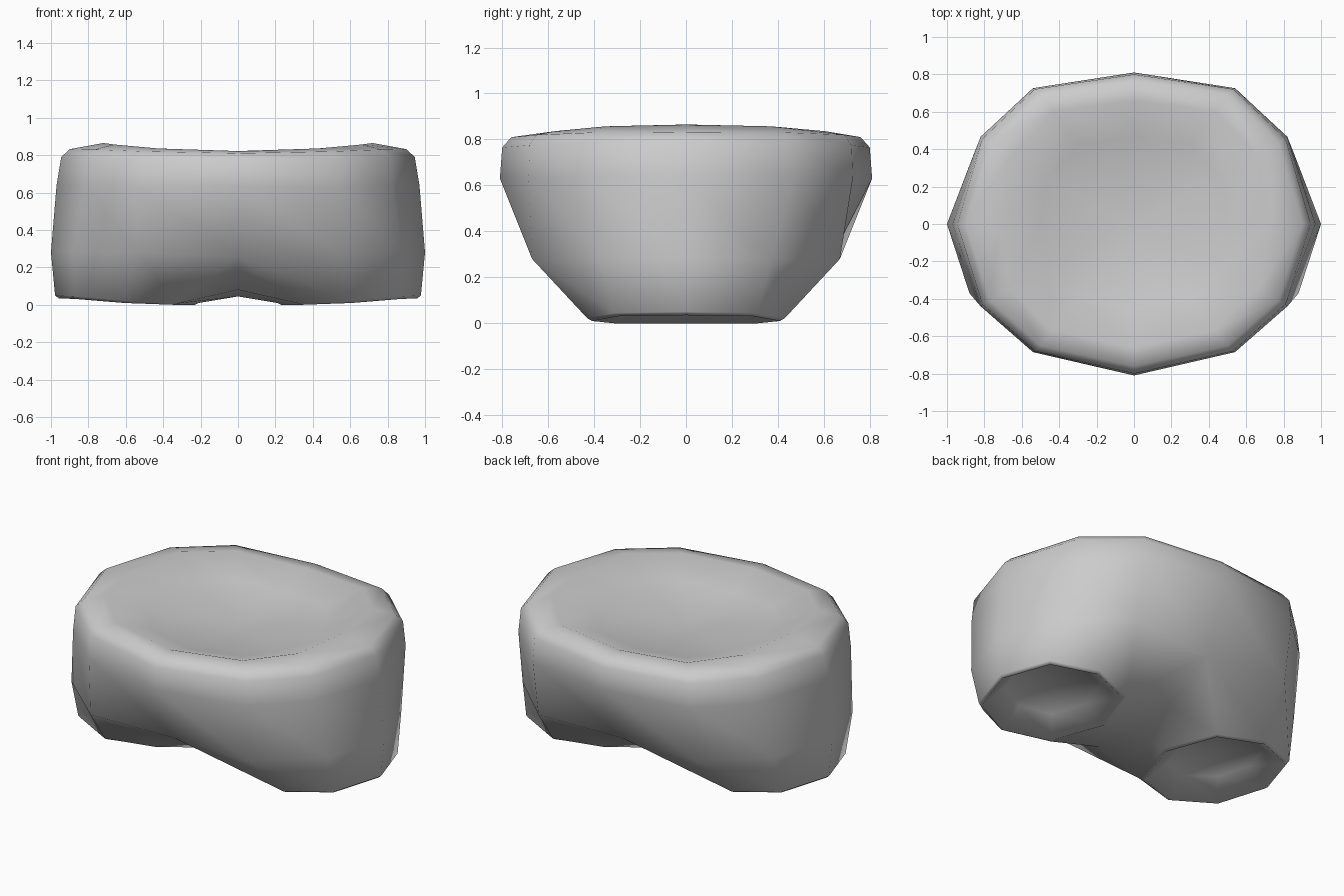
import bpy, bmesh

if "Cube" in bpy.data.objects:
    bpy.data.objects.remove(bpy.data.objects["Cube"])

# One front-right quarter, rings from the centre line round to the side
rings = [
    [(0, -.66, .822), (.43, -.57, .836), (.66, -.35, .857), (.72, 0, .865)],   # top rim
    [(0, -.76, .81), (.50, -.65, .82), (.77, -.41, .83), (.90, 0, .832)],      # rounded edge
    [(0, -.80, .765), (.53, -.68, .775), (.81, -.43, .785), (.945, 0, .79)],
    [(0, -.81, .63), (.54, -.685, .63), (.82, -.44, .64), (.97, 0, .64)],      # waist
    [(0, -.62, .26), (.54, -.67, .28), (.88, -.37, .28), (1, 0, .28)],         # hip
]
leg = [(.33, -.33, .006), (.61, -.43, .022), (.875, -.31, .045), (.978, 0, .05)]
leg_inner = (.21, 0, .01)
crotch_front, crotch = (0, -.30, .08), (0, 0, .045)


def toward(p, centre, scale, dz):
    """Pull a point toward a centre and offset it in height."""
    return (centre[0] + (p[0] - centre[0]) * scale, centre[1] + (p[1] - centre[1]) * scale, p[2] + dz)


faces = []


def strip(a, b):
    for i in range(len(a) - 1):
        faces.append([a[i], b[i], b[i + 1], a[i + 1]])


# Outer skin
stack = rings + [leg]
for a, b in zip(stack, stack[1:]):
    strip(a, b)

# Dished top
bowl = [toward(p, (0, 0), .70, -.075) for p in rings[0]]
strip(bowl, rings[0])
for i in range(3):
    faces.append([(0, 0, .725), bowl[i], bowl[i + 1]])

# Leg ends: narrow rounded lip, then a dished hollow
leg_loop = [leg_inner] + leg
lip = [(toward(p, (.6, 0), .95, 0)[0], p[1] * .95, max(0, p[2] * .9 - .01)) for p in leg_loop]
hollow = [toward(p, (.6, 0), .65, .09) for p in leg_loop]
strip(leg_loop, lip)
strip(lip, hollow)
for i in range(4):
    faces.append([(.6, 0, .14), hollow[i + 1], hollow[i]])

# Bridge between the legs
faces.append([rings[-1][0], crotch_front, leg[0]])
faces.append([crotch_front, crotch, leg_inner, leg[0]])

# Repeat the quarter over both axes and weld
bm = bmesh.new()
for sx in (1, -1):
    for sy in (1, -1):
        for f in faces:
            pts = [(x * sx, y * sy, z) for x, y, z in f]
            if sx * sy < 0:
                pts.reverse()
            bm.faces.new([bm.verts.new(p) for p in pts])
bmesh.ops.remove_doubles(bm, verts=bm.verts, dist=.001)

# Back is fuller at the shoulders and narrower at the hips
for v in bm.verts:
    if v.co.y > .3 and abs(v.co.x) > .1 and v.co.z > .5:
        v.co.y *= 1.06
    elif v.co.y > .35 and abs(v.co.x) > .87:
        v.co.x *= .975
bmesh.ops.recalc_face_normals(bm, faces=bm.faces)

# Smooth skin with a crisp inner edge on each lip
rim = {tuple(round(c, 3) for c in p) for p in lip}
for f in bm.faces:
    f.smooth = True
for e in bm.edges:
    keys = [(round(abs(v.co.x), 3), round(-abs(v.co.y), 3), round(v.co.z, 3)) for v in e.verts]
    if all(k in rim for k in keys):
        e.smooth = False

mesh = bpy.data.meshes.new("hip_section")
bm.to_mesh(mesh)
bm.free()
obj = bpy.data.objects.new("hip_section", mesh)
bpy.context.collection.objects.link(obj)
